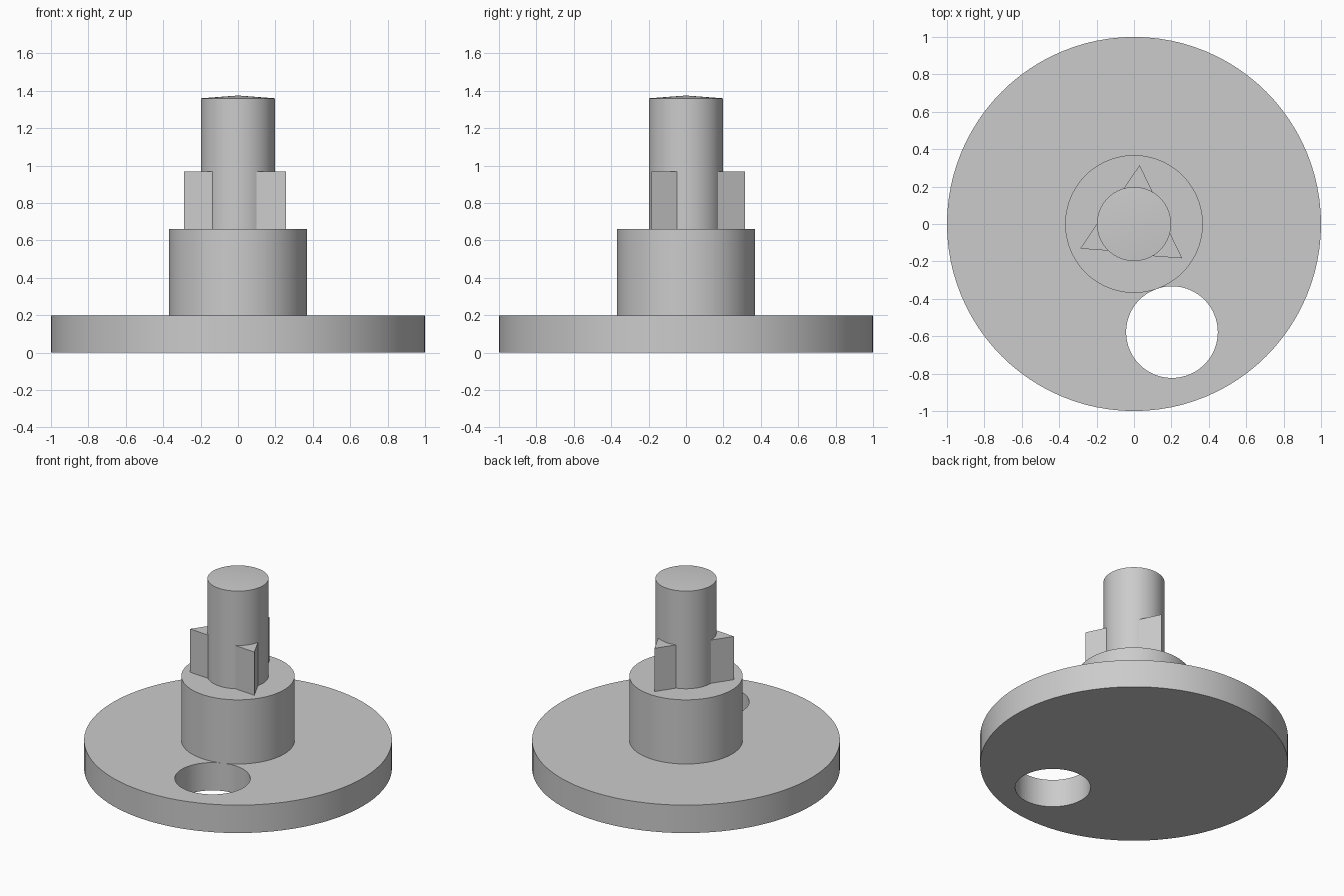
import bpy
import bmesh
from math import radians
from mathutils import Matrix, Vector

cube = bpy.data.objects.get("Cube")
if cube:
    bpy.data.objects.remove(cube, do_unlink=True)

SEGMENTS = 96
BASE_TOP, HUB_TOP, FIN_TOP, SHAFT_TOP, APEX = 0.2, 0.66, 0.97, 1.36, 1.375

grey = bpy.data.materials.new("plain grey")
grey.use_nodes = True
color = (0.6, 0.6, 0.6, 1)
grey.diffuse_color = color
grey.node_tree.nodes["Principled BSDF"].inputs["Base Color"].default_value = color


def finish(name, bm):
    bmesh.ops.recalc_face_normals(bm, faces=bm.faces)
    mesh = bpy.data.meshes.new(name)
    bm.to_mesh(mesh)
    bm.free()
    mesh.materials.append(grey)
    obj = bpy.data.objects.new(name, mesh)
    bpy.context.collection.objects.link(obj)
    return obj


def smooth(obj, angle=30):
    bpy.ops.object.select_all(action='DESELECT')
    obj.select_set(True)
    bpy.context.view_layer.objects.active = obj
    bpy.ops.object.shade_smooth_by_angle(angle=radians(angle))


def cylinder(name, radius, bottom, top, center=(0, 0), apex=None):
    bm = bmesh.new()
    place = Matrix.Translation((*center, (bottom + top) / 2))
    bmesh.ops.create_cone(bm, cap_ends=True, segments=SEGMENTS, radius1=radius,
                          radius2=radius, depth=top - bottom, matrix=place)
    # Optional shallow point on the end cap
    if apex:
        cap = max(bm.faces, key=lambda f: f.calc_center_median().z)
        tip = bmesh.ops.poke(bm, faces=[cap])["verts"][0]
        tip.co.z = apex
    return finish(name, bm)


# Base disc with an off-centre through hole
base = cylinder("base_disc", 1.0, 0, BASE_TOP)
cutter = cylinder("hole_cutter", 0.245, -0.1, BASE_TOP + 0.1, (0.203, -0.578))
cutter.hide_render = True
cut = base.modifiers.new("through_hole", 'BOOLEAN')
cut.operation = 'DIFFERENCE'
cut.solver = 'EXACT'
cut.object = cutter
smooth(base)
bpy.context.view_layer.objects.active = base
bpy.ops.object.modifier_apply(modifier=cut.name)
bpy.data.objects.remove(cutter, do_unlink=True)

# Hub and shaft
smooth(cylinder("hub", 0.368, BASE_TOP, HUB_TOP))
smooth(cylinder("shaft", 0.198, HUB_TOP, SHAFT_TOP, apex=APEX))

# Three skewed triangular fins around the shaft
profile = [(-0.055, 0.19), (-0.04, 0.15), (0.07, 0.14), (0.1, 0.17), (0.03, 0.315)]
for i in range(3):
    turn = Matrix.Rotation(radians(120 * i), 4, 'Z')
    bm = bmesh.new()
    face = bm.faces.new([bm.verts.new(turn @ Vector((x, y, HUB_TOP))) for x, y in profile])
    walls = bmesh.ops.extrude_face_region(bm, geom=[face])
    top = [v for v in walls["geom"] if isinstance(v, bmesh.types.BMVert)]
    bmesh.ops.translate(bm, verts=top, vec=(0, 0, FIN_TOP - HUB_TOP))
    finish(f"fin_{i + 1}", bm)
